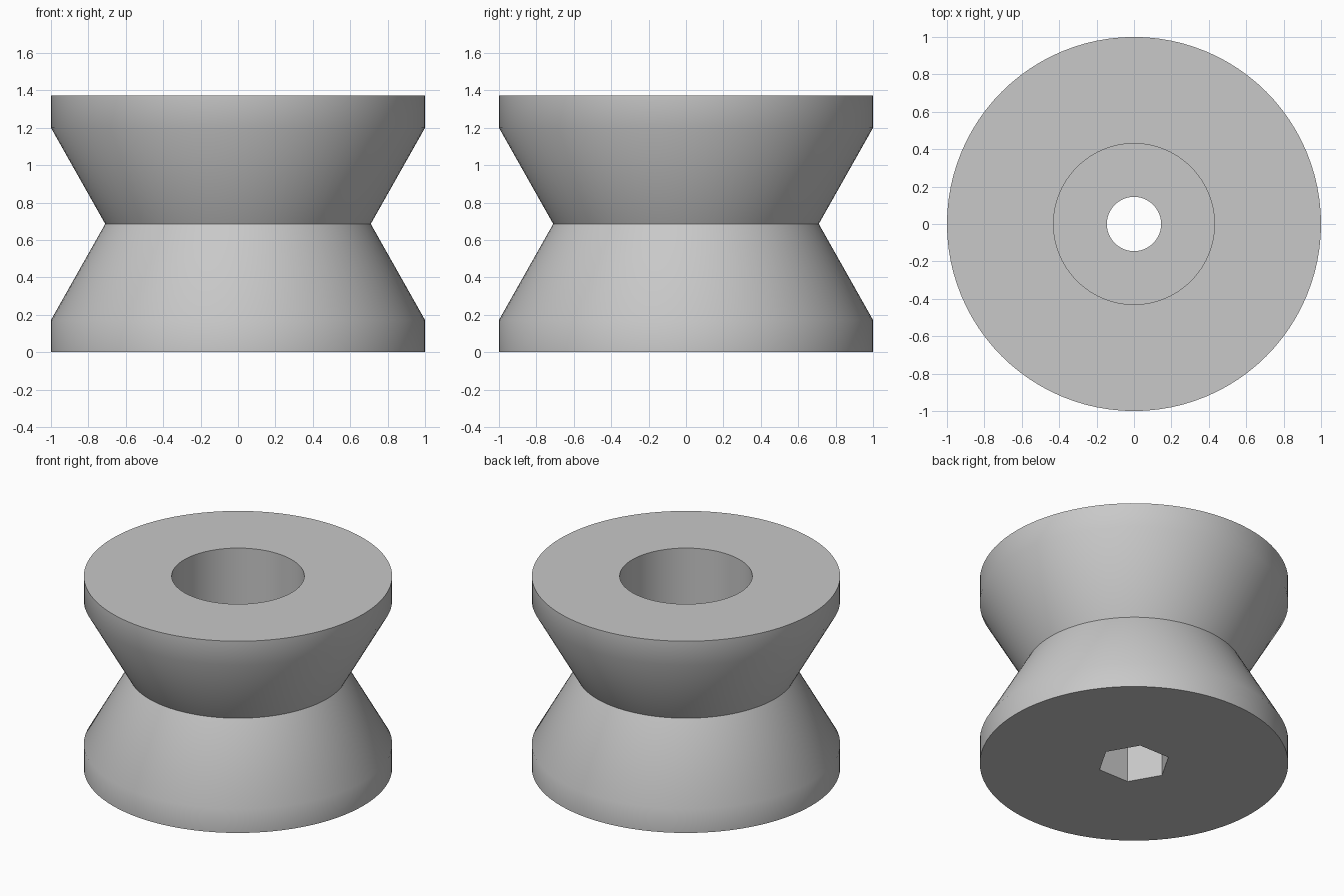
import bpy
import bmesh
from math import radians, sin, cos, tau

cube = bpy.data.objects.get("Cube")
if cube:
    bpy.data.objects.remove(cube, do_unlink=True)

HEIGHT = 1.372
WAIST = HEIGHT / 2
SEGMENTS = 96

# One plain grey for the whole part
grey = bpy.data.materials.new("plain_grey")
grey.use_nodes = True
colour = (0.58, 0.58, 0.58, 1)
grey.diffuse_color = colour
grey.node_tree.nodes["Principled BSDF"].inputs["Base Color"].default_value = colour


def revolve(name, profile):
    """Turn a closed (radius, height) outline around the z axis."""
    bm = bmesh.new()
    rings = []
    for i in range(SEGMENTS):
        a = tau * i / SEGMENTS
        rings.append([bm.verts.new((r * cos(a), r * sin(a), z)) for r, z in profile])
    for i, ring in enumerate(rings):
        following = rings[(i + 1) % SEGMENTS]
        for j in range(len(profile)):
            k = (j + 1) % len(profile)
            bm.faces.new((ring[j], following[j], following[k], ring[k]))
    bmesh.ops.recalc_face_normals(bm, faces=bm.faces)
    mesh = bpy.data.meshes.new(name)
    bm.to_mesh(mesh)
    bm.free()
    mesh.materials.append(grey)
    obj = bpy.data.objects.new(name, mesh)
    bpy.context.collection.objects.link(obj)
    return obj


# Waisted roller with a wide counterbore above a narrow through hole
roller = revolve("waisted_roller", [
    (0.145, 0), (1, 0), (1, 0.172), (0.71, WAIST),
    (1, HEIGHT - 0.172), (1, HEIGHT),
    (0.43, HEIGHT), (0.43, WAIST), (0.145, WAIST),
])

# Hexagonal nut pocket in the underside
POCKET_DEPTH = 0.35
bpy.ops.mesh.primitive_cylinder_add(vertices=6, radius=0.237, depth=2 * POCKET_DEPTH,
                                    rotation=(0, 0, radians(30)))
cutter = bpy.context.object
cutter.name = "nut_pocket_cutter"
cutter.hide_render = True
cutter.data.materials.append(grey)

pocket = roller.modifiers.new("nut_pocket", 'BOOLEAN')
pocket.operation = 'DIFFERENCE'
pocket.solver = 'EXACT'
pocket.object = cutter

bpy.ops.object.select_all(action='DESELECT')
roller.select_set(True)
bpy.context.view_layer.objects.active = roller
bpy.ops.object.modifier_apply(modifier=pocket.name)
bpy.data.objects.remove(cutter, do_unlink=True)

# Rounded walls smooth, rims and waist crisp
bpy.ops.object.shade_smooth_by_angle(angle=radians(32))
